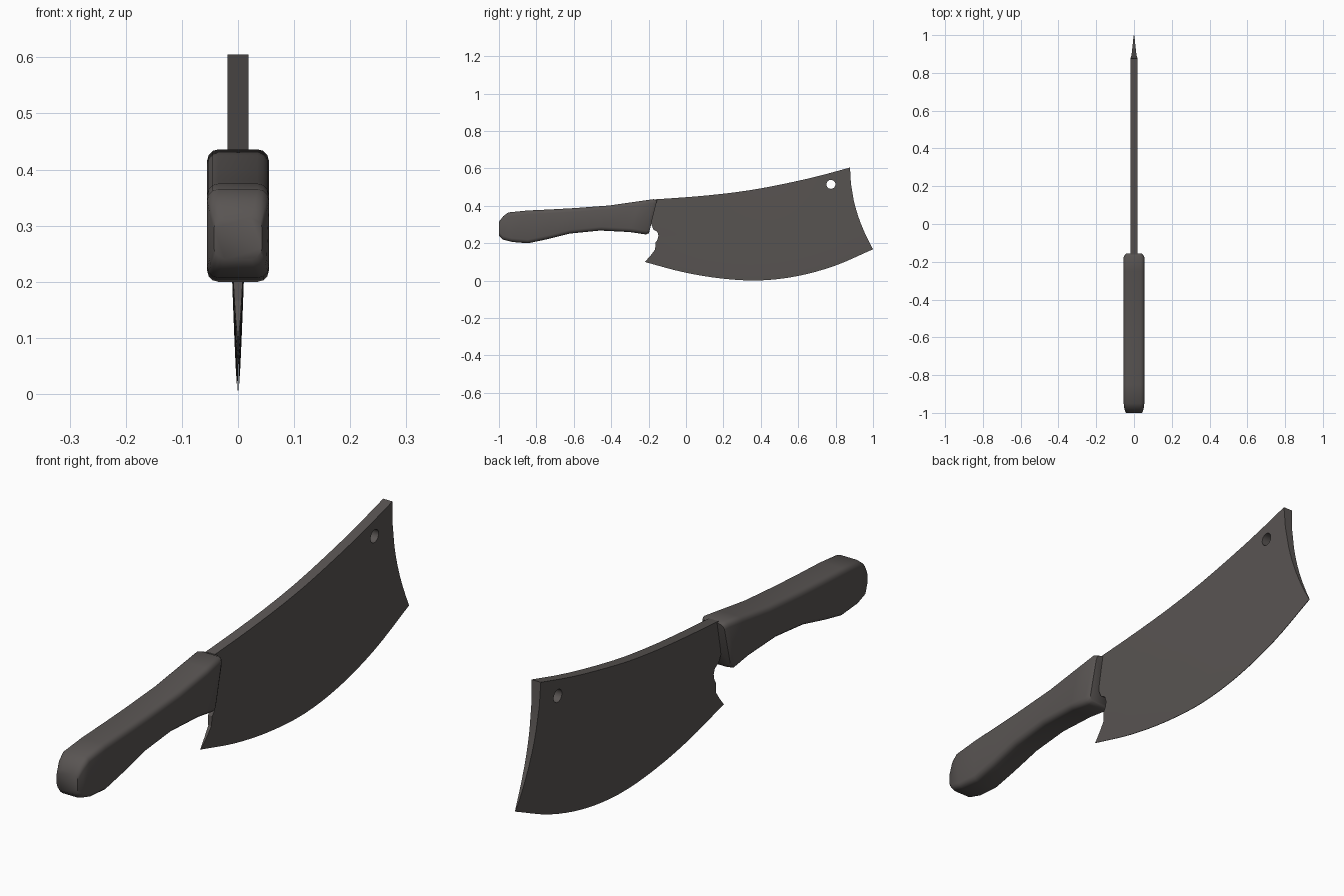
import bpy, bmesh, math
from mathutils import Matrix

cube = bpy.data.objects.get("Cube")
if cube:
    bpy.data.objects.remove(cube, do_unlink=True)

# One dark steel colour for the whole knife
steel = bpy.data.materials.new("dark warm grey")
steel.use_nodes = True
colour = (0.1, 0.09, 0.086, 1)
steel.diffuse_color = colour
shader = steel.node_tree.nodes["Principled BSDF"]
shader.inputs["Base Color"].default_value = colour
shader.inputs["Roughness"].default_value = 0.6


def finish(name, bm):
    bmesh.ops.recalc_face_normals(bm, faces=bm.faces[:])
    mesh = bpy.data.meshes.new(name)
    bm.to_mesh(mesh)
    bm.free()
    obj = bpy.data.objects.new(name, mesh)
    mesh.materials.append(steel)
    bpy.context.collection.objects.link(obj)
    return obj


def activate(obj):
    bpy.ops.object.select_all(action='DESELECT')
    obj.select_set(True)
    bpy.context.view_layer.objects.active = obj


def smooth(obj, degrees):
    activate(obj)
    bpy.ops.object.shade_smooth_by_angle(angle=math.radians(degrees))


def spline(values, t):
    """Catmull-Rom through evenly spaced values."""
    n = len(values) - 1
    i = min(int(t * n), n - 1)
    f = t * n - i
    b, c = values[i], values[i + 1]
    a = values[i - 1] if i else 2 * b - c
    d = values[i + 2] if i + 2 <= n else 2 * c - b
    return b + f / 2 * (c - a + f * (2*a - 5*b + 4*c - d + f * (3*(b - c) + d - a)))


def loft(bm, rings):
    """Bridge closed rings of vertices and cap both ends."""
    rings = [[bm.verts.new(p) for p in ring] for ring in rings]
    n = len(rings[0])
    for r, s in zip(rings, rings[1:]):
        for i in range(n):
            j = (i + 1) % n
            bm.faces.new((r[i], r[j], s[j], s[i]))
    bm.faces.new(rings[0])
    bm.faces.new(rings[-1])


# Blade: wedge lofted from the cutting edge up to the spine
edge = [0.1, 0.046, 0.012, 0.001, 0.024, 0.08, 0.168]
spine = [0.435, 0.447, 0.463, 0.486, 0.519, 0.558, 0.605]
# Heel outline with its finger notch: (share of blade height, y)
heel = [(0, -0.22), (0.1, -0.19), (0.2, -0.165), (0.31, -0.163), (0.35, -0.153),
        (0.42, -0.147), (0.48, -0.153), (0.52, -0.175), (0.6, -0.185),
        (0.8, -0.175), (1, -0.162)]
columns = 24
rings = []
for v, back in heel:
    tip = 0.877 + 0.123 * (1 - v) ** 2
    half = 0.001 + 0.018 * v ** 0.75
    row = []
    for k in range(columns + 1):
        u = k / columns
        low, high = spline(edge, u), spline(spine, u)
        row.append((back + (tip - back) * u, low + (high - low) * v))
    rings.append([(half, y, z) for y, z in row] + [(-half, y, z) for y, z in reversed(row)])
bm = bmesh.new()
loft(bm, rings)
blade = finish("blade", bm)

# Hanging hole drilled through the blade
bm = bmesh.new()
bmesh.ops.create_cone(bm, cap_ends=True, segments=24, radius1=0.024, radius2=0.024, depth=0.2,
                      matrix=Matrix.Translation((0, 0.775, 0.515)) @ Matrix.Rotation(math.pi / 2, 4, 'Y'))
drill = finish("hole_cutter", bm)
drill.hide_render = True
cut = blade.modifiers.new("hanging hole", 'BOOLEAN')
cut.operation = 'DIFFERENCE'
cut.solver = 'EXACT'
cut.object = drill
activate(blade)
bpy.ops.object.modifier_apply(modifier=cut.name)
bpy.data.objects.remove(drill, do_unlink=True)
smooth(blade, 30)

# Handle: rounded rectangles, (top y, top z, bottom y, bottom z, half width)
sections = [
    (-1, 0.315, -1, 0.24, 0.043),
    (-0.977, 0.345, -0.98, 0.22, 0.051),
    (-0.95, 0.365, -0.93, 0.207, 0.055),
    (-0.85, 0.375, -0.845, 0.2, 0.055),
    (-0.72, 0.381, -0.75, 0.22, 0.055),
    (-0.595, 0.388, -0.62, 0.252, 0.055),
    (-0.41, 0.402, -0.46, 0.268, 0.055),
    (-0.25, 0.425, -0.3, 0.26, 0.055),
    (-0.172, 0.436, -0.215, 0.247, 0.055),
    (-0.155, 0.43, -0.198, 0.254, 0.046),
]
corner = 0.02
rings = []
for ty, tz, by, bz, w in sections:
    ring = []
    for q, (sx, sz) in enumerate([(1, 1), (-1, 1), (-1, -1), (1, -1)]):
        for step in range(4):
            a = math.pi / 2 * (q + step / 3)
            x = sx * (w - corner) + corner * math.cos(a)
            z = (tz - corner if sz > 0 else bz + corner) + corner * math.sin(a)
            f = (z - bz) / (tz - bz)
            ring.append((x, by + (ty - by) * f, z))
    rings.append(ring)
bm = bmesh.new()
loft(bm, rings)
handle = finish("handle", bm)
smooth(handle, 50)
